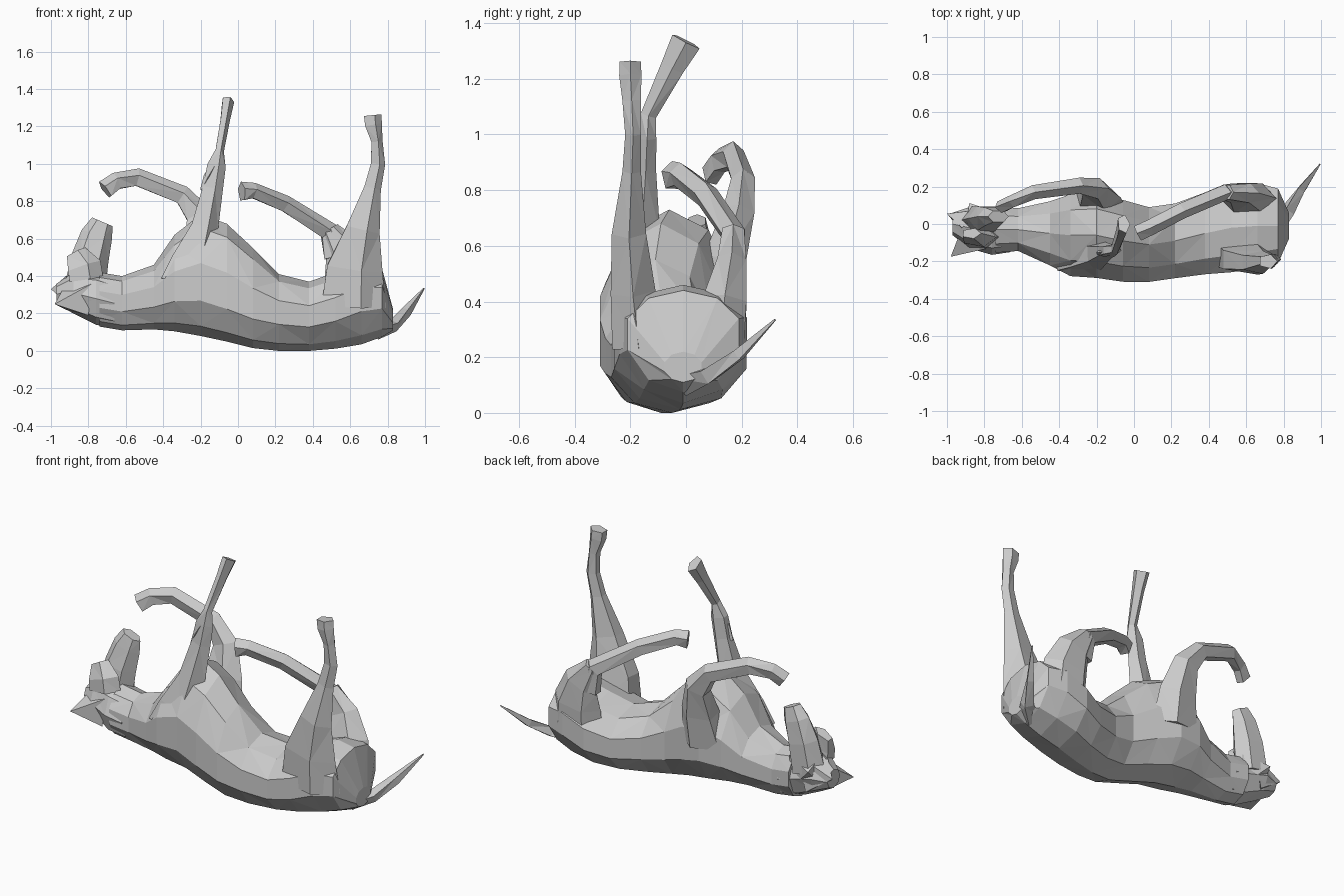
import bpy, math
from mathutils import Vector


def make(name, verts, faces):
    me = bpy.data.meshes.new(name)
    me.from_pydata(verts, [], faces)
    me.update()
    ob = bpy.data.objects.new(name, me)
    bpy.context.collection.objects.link(ob)
    return ob


def skin(name, rings):
    # bridge equal-sized rings and cap both ends
    n = len(rings[0])
    verts = [v for r in rings for v in r]
    faces = [list(range(n))[::-1], list(range(len(verts) - n, len(verts)))]
    for i in range(len(rings) - 1):
        for j in range(n):
            a, b = i * n + j, i * n + (j + 1) % n
            quad = [a, b, b + n, a + n]
            if (i + j) % 2:
                faces += [[quad[0], quad[1], quad[2]], [quad[0], quad[2], quad[3]]]
            else:
                faces += [[quad[0], quad[1], quad[3]], [quad[1], quad[2], quad[3]]]
    ob = make(name, verts, faces)
    import bmesh
    bm = bmesh.new()
    bm.from_mesh(ob.data)
    bmesh.ops.recalc_face_normals(bm, faces=bm.faces)
    bm.to_mesh(ob.data)
    bm.free()
    return ob


def limb(name, stations, sides=5):
    # station: x, y, z, half depth in the xz plane, half width along y
    pts = [Vector(s[:3]) for s in stations]
    rings = []
    for i, s in enumerate(stations):
        t = (pts[min(i + 1, len(pts) - 1)] - pts[max(i - 1, 0)]).normalized()
        u = Vector((t.z, 0, -t.x)).normalized()
        w = t.cross(u)
        ring = []
        for k in range(sides):
            a = 2 * math.pi * k / sides
            ring.append(pts[i] + u * math.cos(a) * s[3] + w * math.sin(a) * s[4])
        rings.append(ring)
    return skin(name, rings)


def trunk(name, stations, sides=10):
    # station: x, z low, z high, y centre, y half width, height share of widest point
    rings = []
    for x, lo, hi, yc, hw, m in stations:
        mid = lo + (hi - lo) * m
        ring = []
        for k in range(sides):
            a = 2 * math.pi * k / sides - math.pi / 2
            c, s = math.cos(a), math.sin(a)
            h = hi - mid if s > 0 else mid - lo
            ring.append((x, yc + hw * c, mid + h * s))
        rings.append(ring)
    return skin(name, rings)


# torso with neck, lying on its back
trunk("torso", [
    (-0.74, 0.13, 0.42, -0.03, 0.13, 0.5),
    (-0.62, 0.11, 0.40, -0.03, 0.12, 0.5),
    (-0.45, 0.115, 0.46, -0.05, 0.18, 0.5),
    (-0.34, 0.105, 0.62, -0.06, 0.23, 0.45),
    (-0.20, 0.08, 0.73, -0.06, 0.24, 0.42),
    (-0.06, 0.05, 0.68, -0.09, 0.23, 0.4),
    (0.08, 0.015, 0.55, -0.11, 0.21, 0.42),
    (0.22, 0.0, 0.41, -0.09, 0.21, 0.5),
    (0.38, 0.0, 0.37, -0.05, 0.23, 0.5),
    (0.52, 0.012, 0.42, -0.02, 0.25, 0.52),
    (0.66, 0.035, 0.46, -0.01, 0.24, 0.6),
    (0.77, 0.075, 0.44, -0.01, 0.21, 0.6),
    (0.83, 0.11, 0.22, -0.01, 0.07, 0.5)])

# raised leg groups: near pair stretched up, far pair folded
limb("near_front_leg", [
    (-0.26, -0.19, 0.36, 0.19, 0.10), (-0.24, -0.18, 0.48, 0.14, 0.09),
    (-0.185, -0.16, 0.66, 0.08, 0.07), (-0.14, -0.145, 0.87, 0.06, 0.04),
    (-0.12, -0.14, 0.99, 0.055, 0.035), (-0.10, -0.135, 1.07, 0.025, 0.03),
    (-0.07, -0.05, 1.24, 0.028, 0.045), (-0.055, 0.0, 1.335, 0.035, 0.058)])
limb("near_front_carpal", [
    (-0.10, -0.14, 1.03, 0.02, 0.025), (-0.16, -0.15, 0.93, 0.025, 0.025),
    (-0.195, -0.155, 0.86, 0.008, 0.01)], 4)
limb("near_rear_leg", [
    (0.60, -0.17, 0.24, 0.19, 0.10), (0.61, -0.19, 0.44, 0.165, 0.085),
    (0.66, -0.205, 0.65, 0.10, 0.065), (0.715, -0.195, 0.87, 0.05, 0.035),
    (0.745, -0.19, 1.0, 0.042, 0.03), (0.74, -0.195, 1.12, 0.033, 0.035),
    (0.72, -0.2, 1.21, 0.05, 0.042), (0.715, -0.2, 1.26, 0.052, 0.04)])
limb("far_front_leg", [
    (-0.2, 0.1, 0.36, 0.15, 0.09), (-0.19, 0.14, 0.55, 0.12, 0.08),
    (-0.21, 0.19, 0.72, 0.08, 0.06), (-0.30, 0.205, 0.83, 0.055, 0.045),
    (-0.54, 0.17, 0.925, 0.052, 0.04), (-0.65, 0.12, 0.905, 0.05, 0.035),
    (-0.71, 0.09, 0.86, 0.055, 0.035)])
limb("far_haunch", [
    (0.62, 0.12, 0.22, 0.16, 0.10), (0.61, 0.14, 0.40, 0.15, 0.09),
    (0.57, 0.165, 0.53, 0.11, 0.06), (0.49, 0.17, 0.65, 0.05, 0.045)], 6)
limb("far_shank", [
    (0.51, 0.165, 0.50, 0.06, 0.045), (0.48, 0.17, 0.64, 0.055, 0.045),
    (0.25, 0.07, 0.785, 0.048, 0.045), (0.08, -0.02, 0.855, 0.045, 0.045),
    (0.02, -0.05, 0.85, 0.055, 0.045)])

# head hanging back with the muzzle turned up
trunk("skull", [
    (-0.66, 0.12, 0.39, -0.03, 0.12, 0.5),
    (-0.76, 0.14, 0.42, -0.04, 0.125, 0.5),
    (-0.88, 0.20, 0.42, -0.02, 0.11, 0.5),
    (-0.97, 0.25, 0.36, 0.0, 0.06, 0.5)], 8)
limb("muzzle", [
    (-0.82, 0.02, 0.33, 0.11, 0.085), (-0.79, 0.03, 0.50, 0.10, 0.075),
    (-0.755, 0.04, 0.62, 0.085, 0.055), (-0.725, 0.04, 0.69, 0.06, 0.035)], 6)
limb("lower_jaw", [
    (-0.82, -0.07, 0.38, 0.10, 0.06), (-0.83, -0.07, 0.45, 0.10, 0.055),
    (-0.87, -0.05, 0.525, 0.06, 0.03)], 5)


def spike(name, base, tip):
    n = len(base)
    return make(name, base + [tip],
                [list(range(n))[::-1]] + [[i, (i + 1) % n, n] for i in range(n)])


# ears
spike("near_ear", [(-0.80, -0.13, 0.19), (-0.78, -0.13, 0.36), (-0.92, -0.02, 0.36),
                   (-0.92, -0.02, 0.22)], (-0.98, -0.175, 0.25))
spike("far_ear", [(-0.84, 0.08, 0.22), (-0.92, -0.04, 0.26), (-0.92, -0.02, 0.40),
                  (-0.80, 0.08, 0.42)], (-1.0, 0.055, 0.33))
spike("far_cheek", [(-0.74, 0.06, 0.22), (-0.90, 0.02, 0.26), (-0.90, 0.0, 0.44),
                    (-0.72, 0.06, 0.40)], (-0.88, 0.112, 0.36))

# thin tail swept to the far side
limb("tail", [
    (0.74, 0.0, 0.12, 0.06, 0.07), (0.83, 0.08, 0.135, 0.035, 0.04),
    (0.90, 0.19, 0.21, 0.03, 0.025), (0.995, 0.32, 0.335, 0.004, 0.004)], 4)
